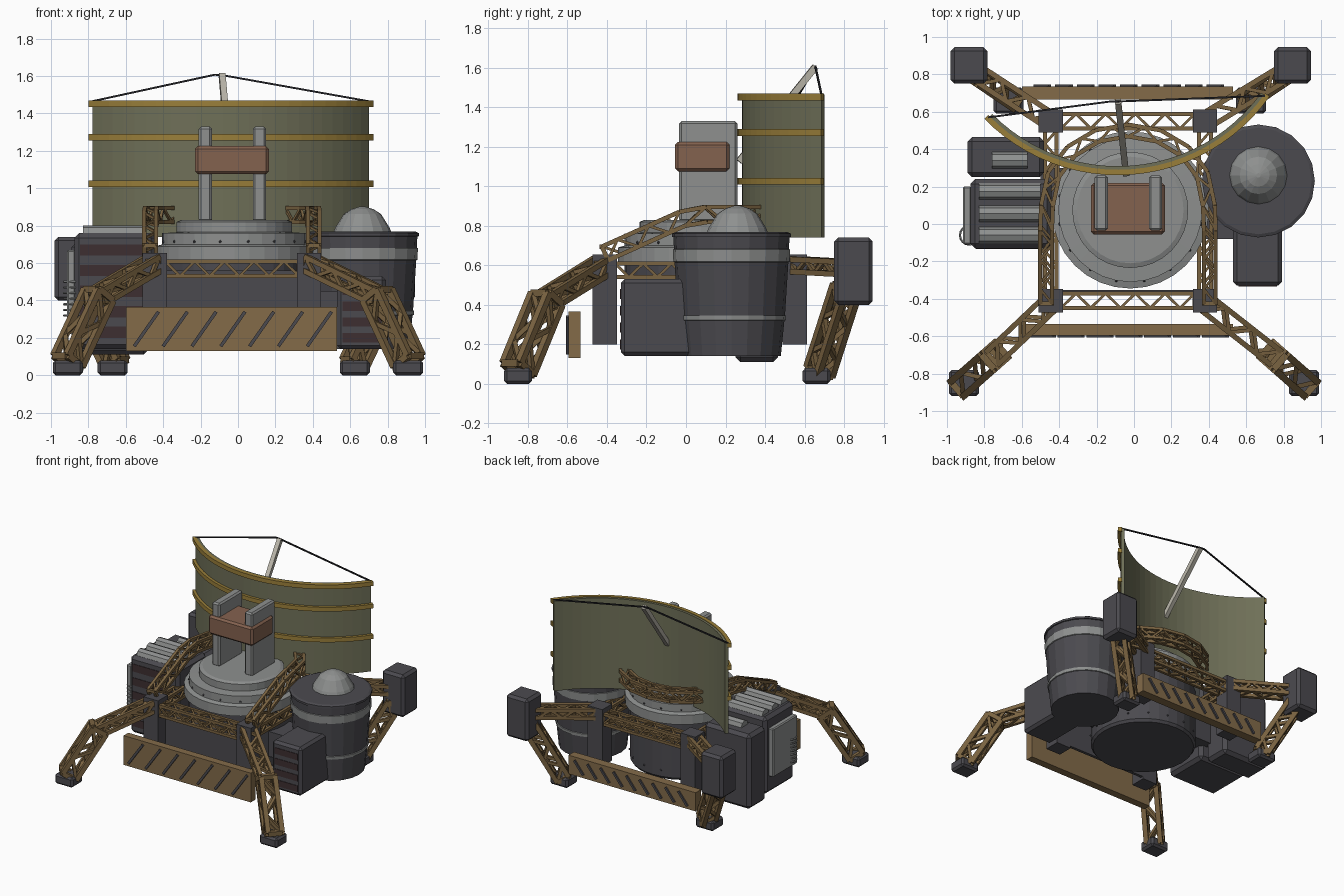
import bpy, bmesh, math
from mathutils import Vector, Matrix

if "Cube" in bpy.data.objects:
    bpy.data.objects.remove(bpy.data.objects["Cube"])


def mat(name, hexcol):
    m = bpy.data.materials.new(name)
    c = [int(hexcol[i:i + 2], 16) / 255 for i in (0, 2, 4)]
    m.diffuse_color = [((v + 0.055) / 1.055) ** 2.4 if v > 0.04 else v / 12.92 for v in c] + [1]
    m.use_nodes = True
    m.node_tree.nodes["Principled BSDF"].inputs["Base Color"].default_value = m.diffuse_color
    return m


DARK = mat("dark_metal", "4b4a4f")
GREY = mat("grey_metal", "8e908f")
BROWN = mat("truss_brown", "7a6341")
PLATE = mat("plate_brown", "836b49")
GOLD = mat("rib_gold", "9a7f3a")
OLIVE = mat("panel_olive", "6f7058")
RED = mat("red_brown", "84624f")
MAROON = mat("vent_maroon", "3d2f31")
PALE = mat("pale_rod", "b8b4a8")
BLACK = mat("wire_black", "222226")


def finish(name, bm, m):
    bmesh.ops.recalc_face_normals(bm, faces=bm.faces)
    me = bpy.data.meshes.new(name)
    bm.to_mesh(me)
    bm.free()
    me.materials.append(m)
    ob = bpy.data.objects.new(name, me)
    bpy.context.collection.objects.link(ob)
    return ob


def box(name, x, y, z, m, bevel=0.0):
    """Box from (min, max) ranges, with optional chamfered edges."""
    bm = bmesh.new()
    size = [r[1] - r[0] for r in (x, y, z)]
    mid = [(r[1] + r[0]) / 2 for r in (x, y, z)]
    bmesh.ops.create_cube(bm, size=1, matrix=Matrix.Translation(mid) @ Matrix.Diagonal(size + [1]))
    if bevel:
        bmesh.ops.bevel(bm, geom=bm.edges[:], offset=bevel, segments=1, affect='EDGES')
    return finish(name, bm, m)


def lathe(name, cx, cy, prof, m, n=32, bands=()):
    """Turned shape; bands are (z low, z high) zones in grey."""
    bm = bmesh.new()
    rings = [[bm.verts.new((cx + r * math.cos(2 * math.pi * i / n), cy + r * math.sin(2 * math.pi * i / n), z))
              for i in range(n)] for r, z in prof]
    for a, b in zip(rings, rings[1:]):
        for i in range(n):
            bm.faces.new((a[i], a[(i + 1) % n], b[(i + 1) % n], b[i]))
    bm.faces.new(rings[0])
    bm.faces.new(rings[-1])
    ob = finish(name, bm, m)
    if bands:
        ob.data.materials.append(GREY)
        for p in ob.data.polygons:
            p.material_index = int(any(lo < p.center.z < hi for lo, hi in bands))
    return ob


def add_bar(bm, a, b, w):
    a, b = Vector(a), Vector(b)
    d = b - a
    bmesh.ops.create_cube(bm, size=1, matrix=Matrix.Translation((a + b) / 2) @
                          d.to_track_quat('Z', 'Y').to_matrix().to_4x4() @ Matrix.Diagonal((w, w, d.length, 1)))


def bar(name, a, b, w, m):
    bm = bmesh.new()
    add_bar(bm, a, b, w)
    return finish(name, bm, m)


def truss(name, pts, w, h, chord=0.022, lace=0.014):
    """Four-chord lattice girder following a path, lacing aligned on opposite sides."""
    bm = bmesh.new()
    pts = [Vector(p) for p in pts]
    frames = []
    for i, p in enumerate(pts):
        t = (pts[min(i + 1, len(pts) - 1)] - pts[max(i - 1, 0)]).normalized()
        s = t.cross(Vector((0, 0, 1))).normalized()
        u = s.cross(t)
        hw, hh = (w - chord) / 2, (h - chord) / 2
        frames.append([p + s * hw * a + u * hh * b for a, b in ((-1, -1), (1, -1), (1, 1), (-1, 1))])
    for f, g in zip(frames, frames[1:]):
        n = max(1, round((g[0] - f[0]).length / (max(w, h) * 0.8)))
        for k in range(4):
            add_bar(bm, f[k], g[k], chord)
            j = (k + 1) % 4
            for i in range(n):
                a, b = (k, j) if (i + k // 2) % 2 else (j, k)
                add_bar(bm, f[a].lerp(g[a], i / n), f[b].lerp(g[b], (i + 1) / n), lace)
    for f in (frames[0], frames[-1]):
        for k in range(4):
            add_bar(bm, f[k], f[(k + 1) % 4], chord)
    return finish(name, bm, BROWN)


# Central drum, flat front panel and stepped turntable
lathe("drum", -0.025, 0.075, [(0.37, 0.15), (0.385, 0.17), (0.385, 0.60)], DARK)
box("front_panel", (-0.42, 0.36), (-0.375, -0.352), (0.22, 0.56), DARK)
lathe("turntable", -0.02, 0.075, [(0.38, 0.60), (0.42, 0.615), (0.42, 0.69), (0.385, 0.70), (0.385, 0.76),
                                 (0.31, 0.765), (0.31, 0.82), (0.285, 0.83)], GREY)
bm = bmesh.new()
for i in range(16):
    a = 2 * math.pi * (i + 0.5) / 16
    for r, z in ((0.385, 0.715), (0.385, 0.22)):
        p = (-0.02 + r * math.cos(a), 0.075 + r * math.sin(a), z)
        bmesh.ops.create_icosphere(bm, subdivisions=1, radius=0.008, matrix=Matrix.Translation(p))
finish("rivets", bm, DARK)

# Twin uprights and the equipment box
for side, x in (("left", -0.21), ("right", 0.08)):
    box("upright_" + side, (x, x + 0.07), (-0.035, 0.26), (0.82, 1.33), GREY, 0.012)
box("equipment_box", (-0.23, 0.165), (-0.055, 0.22), (1.075, 1.225), RED, 0.015)

# Corner posts, legs, feet and rear weights
for side, s, cx in (("left", -1, -0.445), ("right", 1, 0.38)):
    o = -0.035 if s < 0 else 0
    for end, y in (("front", -0.41), ("back", 0.55)):
        box(f"{end}_post_{side}", (cx - 0.065, cx + 0.065), (y - 0.062, y + 0.062), (0.2, 0.655), DARK)
    truss("front_arm_" + side, [(cx, -0.42, 0.60), (s * 0.75, -0.71, 0.42)], 0.12, 0.10, 0.028, 0.02)
    truss("front_leg_" + side, [(s * 0.745, -0.705, 0.43), (s * 0.91, -0.85, 0.075)], 0.14, 0.15, 0.036, 0.024)
    box("front_foot_" + side, (s * 0.91 - 0.08, s * 0.91 + 0.08), (-0.92, -0.78), (0, 0.08), DARK, 0.015)
    truss("back_arm_" + side, [(cx, 0.55, 0.60), (s * 0.84 + o, 0.83, 0.585)], 0.11, 0.09, 0.028, 0.02)
    truss("back_leg_" + side, [(s * 0.82 + o, 0.81, 0.48), (s * 0.62 + o, 0.675, 0.06)], 0.12, 0.13, 0.034, 0.024)
    fx = s * 0.625 + o * 1.3
    box("back_foot_" + side, (fx - 0.08, fx + 0.08), (0.59, 0.73), (0, 0.08), DARK, 0.015)
    wx = s * 0.847 + o
    box("back_weight_" + side, (wx - 0.098, wx + 0.098), (0.75, 0.945), (0.40, 0.74), DARK, 0.02)
    truss("side_rail_" + side, [(cx, -0.36, 0.575), (cx, 0.50, 0.575)], 0.085, 0.09)

# Front and back rails, and the raised hoop around the turntable
truss("front_rail", [(-0.39, -0.41, 0.57), (0.325, -0.41, 0.57)], 0.1, 0.1)
truss("back_rail", [(-0.39, 0.55, 0.57), (0.325, 0.55, 0.57)], 0.1, 0.1)
hoop = [(-0.47, -0.41, 0.66), (-0.47, -0.02, 0.835), (-0.465, 0.1, 0.857)]
hoop += [(-0.032 - 0.43 * math.cos(a), 0.12 + 0.38 * math.sin(a), 0.857)
         for a in (math.pi * k / 8 for k in range(1, 8))]
hoop += [(0.40, 0.1, 0.857), (0.405, -0.02, 0.835), (0.405, -0.41, 0.66)]
truss("hoop_truss", hoop, 0.085, 0.098)

# Bumper plates with slanted bars
for name, y, z0, z1, out in (("front_bumper", (-0.595, -0.535), 0.13, 0.365, -0.597),
                             ("back_bumper", (0.665, 0.735), 0.13, 0.28, 0.737)):
    box(name, (-0.6, 0.53), y, (z0, z1), PLATE)
    bm = bmesh.new()
    n = 7 if out < 0 else 9
    dx = 0.065 if out < 0 else 0.04
    for i in range(n):
        x = -0.49 + i * 0.925 / (n - 1)
        add_bar(bm, (x - dx, out, z0 + 0.025), (x + dx, out, z1 - 0.025), 0.018)
    finish(name + "_slashes", bm, DARK)

# Banded tank with a domed cap
tank = [(0.25, 0.14), (0.268, 0.32), (0.275, 0.322), (0.277, 0.345), (0.271, 0.347), (0.288, 0.615),
        (0.294, 0.618), (0.297, 0.68), (0.291, 0.682), (0.294, 0.742), (0.302, 0.744), (0.302, 0.76), (0.285, 0.768)]
lathe("tank", 0.665, 0.23, tank, DARK, 20, ((0.321, 0.346), (0.616, 0.681)))
lathe("tank_cap", 0.665, 0.26, [(0.155, 0.765), (0.145, 0.79), (0.10, 0.862), (0.06, 0.888), (0.012, 0.903)],
      GREY, 16)


def vents(name, x, y, zs, h):
    for i, z in enumerate(zs):
        box(f"{name}_{i}", x, (y - 0.004, y + 0.004), (z - h / 2, z + h / 2), MAROON)


# Right-hand side box
box("side_box", (0.53, 0.79), (-0.33, 0.06), (0.14, 0.53), DARK, 0.02)
vents("side_box_vent", (0.56, 0.765), -0.33, (0.2, 0.285, 0.37, 0.455), 0.05)
box("side_box_mount", (0.3, 0.55), (-0.08, 0.15), (0.25, 0.45), DARK)

# Left-hand power unit
box("power_unit", (-0.875, -0.44), (-0.13, 0.24), (0.14, 0.76), DARK, 0.025)
box("rear_unit", (-0.89, -0.48), (0.25, 0.465), (0.11, 0.71), DARK, 0.025)
box("unit_mount", (-0.5, -0.3), (0.0, 0.3), (0.25, 0.5), DARK)
vents("power_unit_vent", (-0.845, -0.5), -0.13, (0.23, 0.34, 0.45, 0.56, 0.67), 0.06)
pipes = ((-0.06, -0.83, -0.5, 0.758), (0.055, -0.83, -0.5, 0.758), (0.175, -0.83, -0.5, 0.758),
         (0.34, -0.76, -0.57, 0.71))
for i, (y, x0, x1, z) in enumerate(pipes):
    bm = bmesh.new()
    mx = Matrix.Translation(((x0 + x1) / 2, y, z)) @ Matrix.Rotation(math.pi / 2, 4, 'Y')
    bmesh.ops.create_cone(bm, cap_ends=True, segments=8, radius1=0.044, radius2=0.044, depth=x1 - x0, matrix=mx)
    finish(f"top_pipe_{i}", bm, GREY)
box("side_plate", (-0.915, -0.87), (-0.11, 0.2), (0.28, 0.67), GREY, 0.008)
for i in range(7):
    bpy.ops.mesh.primitive_torus_add(location=(-0.88, -0.06, 0.32 + i * 0.03), major_radius=0.05,
                                     minor_radius=0.006, major_segments=16, minor_segments=5)
    bpy.context.object.name = f"coil_{i}"
    bpy.context.object.data.materials.append(GREY)


def arc(name, r0, r1, z0, z1, m, a0=224.8, a1=324.2, n=24):
    """Curved wall section swept about the dish centre."""
    bm = bmesh.new()
    rows = []
    for i in range(n + 1):
        a = math.radians(a0 + (a1 - a0) * i / n)
        rows.append([bm.verts.new((-0.087 + r * math.cos(a), 1.255 + r * math.sin(a), z))
                     for r, z in ((r0, z0), (r1, z0), (r1, z1), (r0, z1))])
    for f, g in zip(rows, rows[1:]):
        for k in range(4):
            bm.faces.new((f[k], f[(k + 1) % 4], g[(k + 1) % 4], g[k]))
    bm.faces.new(rows[0])
    bm.faces.new(rows[-1])
    return finish(name, bm, m)


# Curved reflector with ribs, feed rod and stay wires
arc("reflector", 0.946, 0.972, 0.74, 1.465, OLIVE)
for i, z in enumerate((1.025, 1.272, 1.452)):
    arc(f"reflector_rib_{i}", 0.965, 0.994, z - 0.017, z + 0.017, GOLD, 224.2, 324.8)
tip = (-0.085, 0.655, 1.605)
bar("feed_rod", (-0.043, 0.268, 1.125), tip, 0.034, PALE)
wire = bmesh.new()
for a, b in (((-0.78, 0.57, 1.465), (-0.125, 0.655, 1.607)), ((-0.125, 0.655, 1.607), tip),
             (tip, (0.70, 0.685, 1.465))):
    add_bar(wire, a, b, 0.01)
finish("stay_wires", wire, BLACK)
